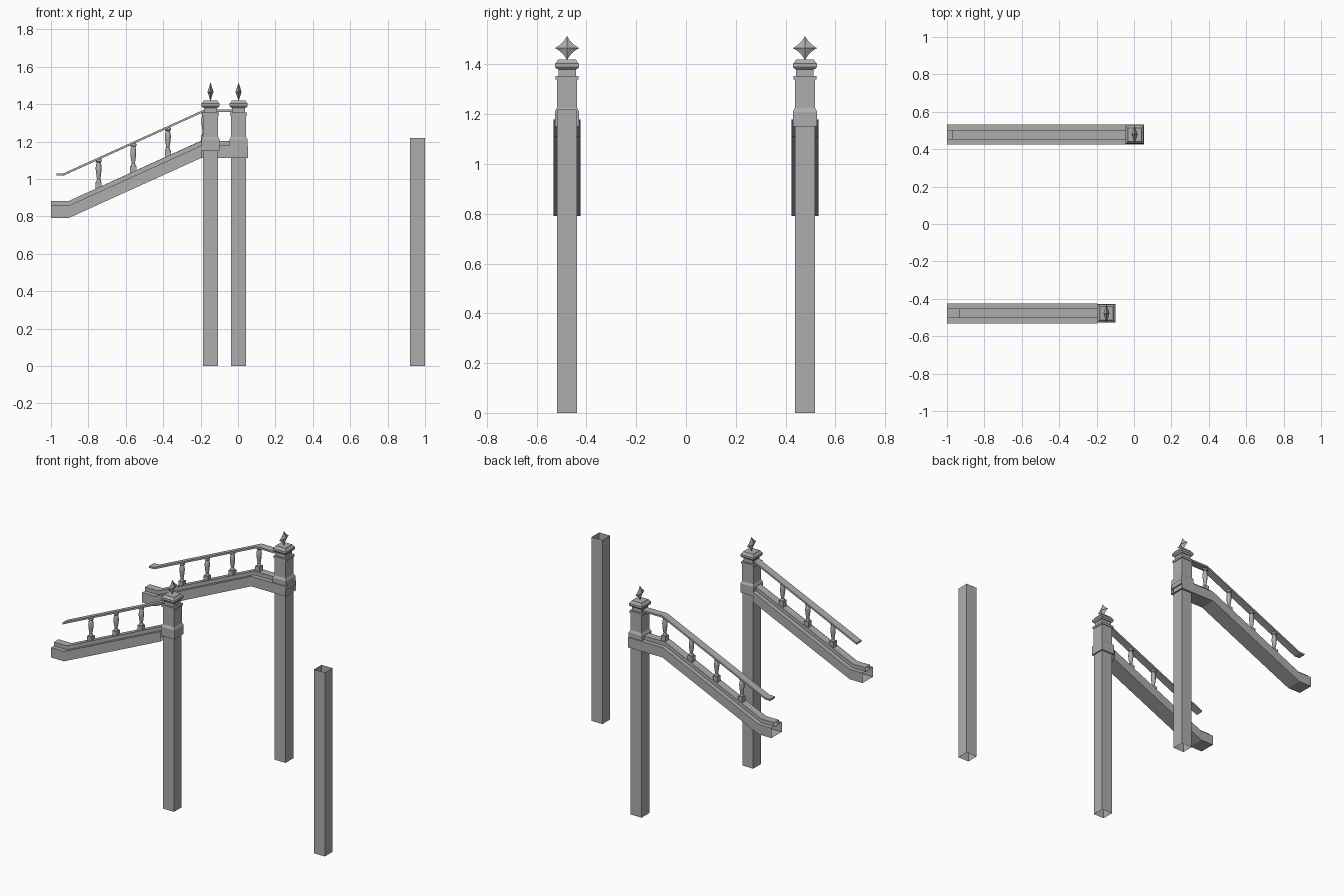
import bpy, bmesh, math

if "Cube" in bpy.data.objects:
    bpy.data.objects.remove(bpy.data.objects["Cube"])

stone = bpy.data.materials.new("grey")
stone.diffuse_color = (0.42, 0.42, 0.42, 1)
stone.use_nodes = True
stone.node_tree.nodes["Principled BSDF"].inputs["Base Color"].default_value = stone.diffuse_color
Y = 0.478                                   # row offset of the two railings


def finish(bm, name, smooth=False):
    bmesh.ops.recalc_face_normals(bm, faces=bm.faces)
    me = bpy.data.meshes.new(name)
    bm.to_mesh(me)
    bm.free()
    me.materials.append(stone)
    ob = bpy.data.objects.new(name, me)
    bpy.context.collection.objects.link(ob)
    if smooth:
        bpy.context.view_layer.objects.active = ob
        ob.select_set(True)
        bpy.ops.object.shade_smooth_by_angle(angle=math.radians(35))
        ob.select_set(False)
    return ob


def skin(bm, rings, cap_start=False, cap_end=False):
    """Join rings of points with quads."""
    vs = [[bm.verts.new(p) for p in r] for r in rings]
    n = len(vs[0])
    for a, b in zip(vs, vs[1:]):
        for i in range(n):
            j = (i + 1) % n
            bm.faces.new((a[i], a[j], b[j], b[i]))
    if cap_start:
        bm.faces.new(vs[0])
    if cap_end:
        bm.faces.new(vs[-1])


def turned(bm, profile, x, y, sides, caps=(False, True)):
    """Stack of regular rings; four sides gives a square of that half width."""
    k = math.sqrt(2) if sides == 4 else 1
    rings = []
    for r, z in profile:
        rings.append([(x + k * r * math.cos(2 * math.pi * (i + .5) / sides),
                       y + k * r * math.sin(2 * math.pi * (i + .5) / sides), z)
                      for i in range(sides)])
    skin(bm, rings, *caps)


def rail(name, path, y, half, thick, caps=False):
    """Box section following a path of (x, top z)."""
    bm = bmesh.new()
    skin(bm, [[(x, y - half, z - thick), (x, y + half, z - thick),
               (x, y + half, z), (x, y - half, z)] for x, z in path], caps, caps)
    finish(bm, name)


def finial(name, x, y):
    """Thin four pointed star with concave sides and a raised middle."""
    bm = bmesh.new()
    zc, n = 1.466, 20
    rim = []
    for i in range(n):
        a = 2 * math.pi * i / n
        c, s = math.cos(a), math.sin(a)
        rim.append(bm.verts.new((x, y + .050 * math.copysign(abs(c) ** 2.6, c),
                                 zc + .050 * math.copysign(abs(s) ** 2.6, s))))
    for d in (-.016, .016):
        mid = bm.verts.new((x + d, y, zc))
        for i in range(n):
            bm.faces.new((rim[i], rim[(i + 1) % n], mid))
    finish(bm, name)


SHAFT = [(.04, 0), (.04, 1.15), (.049, 1.15), (.049, 1.21), (.041, 1.225),
         (.041, 1.34), (.046, 1.34), (.046, 1.354), (.035, 1.354), (.035, 1.38),
         (.043, 1.383), (.048, 1.39), (.048, 1.404), (.041, 1.41), (.036, 1.42)]


def post(name, x, y):
    bm = bmesh.new()
    turned(bm, SHAFT, x, y, 4)
    finish(bm, name)
    finial(name + "_finial", x, y)


def baluster(name, x, y):
    base = .88 + .461 * (min(x, -.2) + .905)      # top of the stringer strip
    top = 1.36 + .453 * (min(x, -.18) + .18)      # underside of the handrail
    bm = bmesh.new()
    turned(bm, [(.0165, base - .012), (.0165, base + .03)], x, y, 4, (True, True))
    h = top + .004 - (base + .03)
    prof = [(.013, 0), (.013, .06), (.009, .12), (.012, .25), (.016, .5),
            (.0165, .62), (.014, .76), (.011, .84), (.017, .88), (.017, .95), (.013, 1)]
    turned(bm, [(r, base + .03 + t * h) for r, t in prof], x, y, 12)
    finish(bm, name, True)


# posts: two finished ones and one plain open tube
post("front_post", -.147, -Y)
post("back_post", .003, Y)
bm = bmesh.new()
turned(bm, [(.04, 0), (.04, 1.22)], .96, -Y, 4, (False, False))
finish(bm, "plain_post")

# stringers (open box sections) with a narrow raised strip on top
front = [(-1, .857), (-.905, .857), (-.195, 1.179)]
back = [(-1, .857), (-.905, .857), (-.2, 1.178)]
raised = lambda p: [(x, z + .025) for x, z in p]
rail("front_stringer", front, -Y, .054, .066)
rail("front_stringer_strip", raised(front), -Y, .025, .03)
rail("back_stringer", back + [(.053, 1.178)], Y, .054, .066)
rail("back_stringer_strip", raised(back + [(-.03, 1.178)]), Y, .025, .03)

# handrails
rail("front_handrail", [(-.935, 1.029), (-.18, 1.371)], -Y, .025, .012, True)
rail("back_handrail", [(-.97, 1.03), (-.932, 1.03), (-.18, 1.371), (-.03, 1.371)],
     Y, .025, .012, True)

# balusters
for i, x in enumerate((-.745, -.56, -.375, -.18)):
    baluster(f"back_baluster_{i + 1}", x, Y)
    if i < 3:
        baluster(f"front_baluster_{i + 1}", x, -Y)
